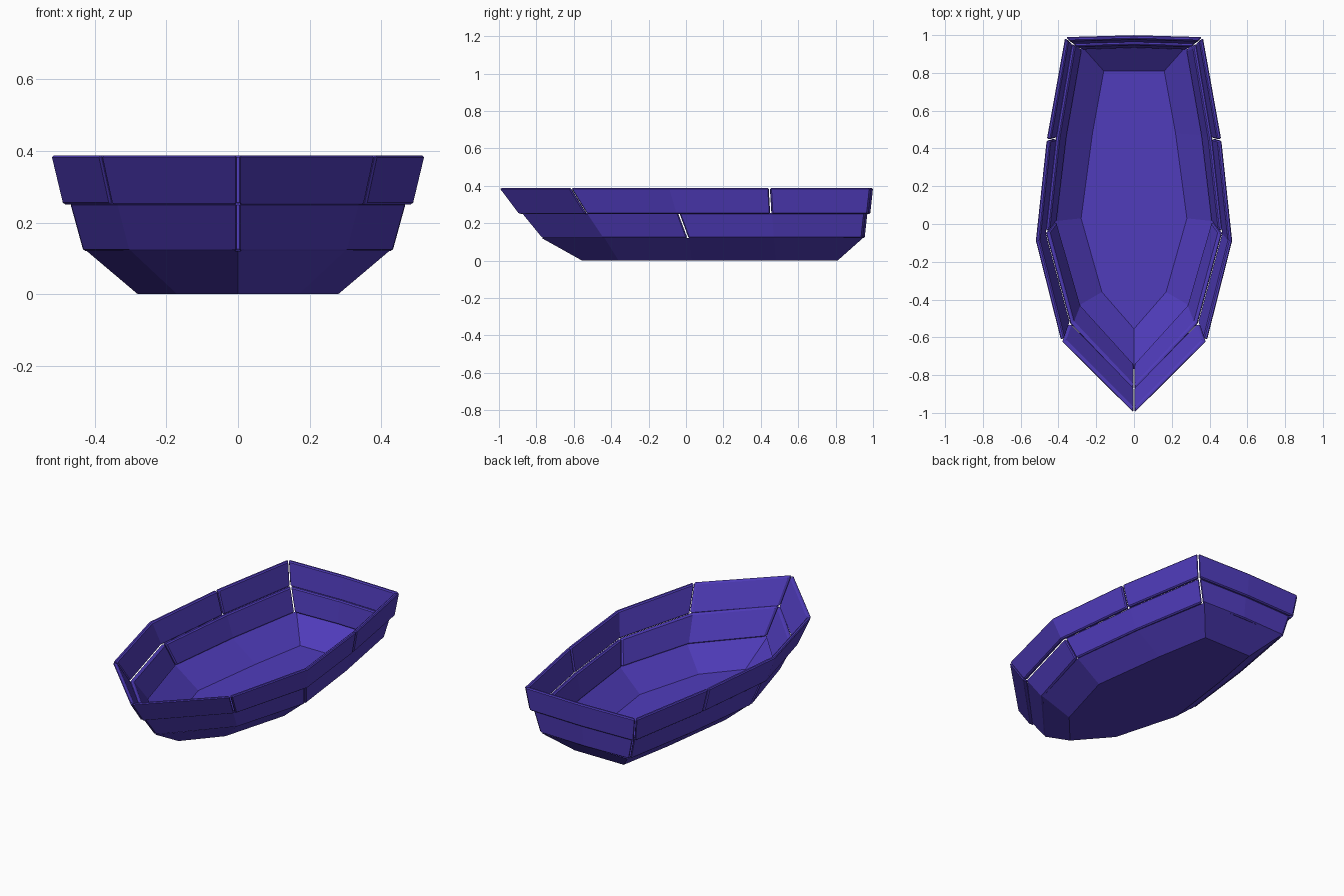
import bpy, bmesh
from mathutils import Vector

if "Cube" in bpy.data.objects:
    bpy.data.objects.remove(bpy.data.objects["Cube"])

paint = bpy.data.materials.new("purple_paint")
paint.diffuse_color = (0.08, 0.045, 0.5, 1)
paint.use_nodes = True
paint.node_tree.nodes["Principled BSDF"].inputs["Base Color"].default_value = paint.diffuse_color


def outline(half):
    """Close a right-hand half outline (bow to stern centre) by mirroring."""
    pts = [Vector(p) for p in half]
    return pts + [Vector((-p.x, p.y)) for p in reversed(pts[1:-1])]


def inset(pts, t):
    """Mitred inward offset of a counter-clockwise outline."""
    out = []
    for i, p in enumerate(pts):
        a = (p - pts[i - 1]).normalized()
        b = (pts[(i + 1) % len(pts)] - p).normalized()
        n1, n2 = Vector((-a.y, a.x)), Vector((-b.y, b.x))
        out.append(p + (n1 + n2) * t / (1 + n1.dot(n2)))
    return out


def finish(bm, name):
    bmesh.ops.recalc_face_normals(bm, faces=bm.faces)
    me = bpy.data.meshes.new(name)
    bm.to_mesh(me)
    bm.free()
    me.materials.append(paint)
    ob = bpy.data.objects.new(name, me)
    bpy.context.collection.objects.link(ob)
    return ob


def planks(name, low, high, z0, z1, t, pieces, gap=0.004):
    """Ring of flared planks, one object per run of outline points."""
    lo, hi = outline(low), outline(high)
    rails = [(lo, z0), (hi, z1), (inset(hi, t), z1), (inset(lo, t), z0)]
    for k, run in enumerate(pieces):
        bm = bmesh.new()
        rings = [[] for _ in run]
        for pts, z in rails:
            line = [pts[i].copy() for i in run]
            # pull the ends back to leave the open seams
            d0 = (line[1] - line[0]).normalized() * gap
            d1 = (line[-2] - line[-1]).normalized() * gap
            line[0] += d0
            line[-1] += d1
            for ring, p in zip(rings, line):
                ring.append(bm.verts.new((p.x, p.y, z)))
        for r, s in zip(rings, rings[1:]):
            for j in range(4):
                m = (j + 1) % 4
                bm.faces.new((r[j], r[m], s[m], s[j]))
        bm.faces.new(rings[0])
        bm.faces.new(rings[-1])
        ob = finish(bm, f"{name}_{k + 1}")
        bev = ob.modifiers.new("soft_edges", 'BEVEL')
        bev.width = 0.006
        bev.segments = 1
        bev.angle_limit = 0.7


# Thin faceted hull bottom
floor = outline([(0, -.555), (.17, -.36), (.28, .03), (.22, .48), (.16, .81), (0, .81)])
rim = outline([(0, -.77), (.298, -.435), (.422, .015), (.367, .47), (.28, .945), (0, .945)])
bm = bmesh.new()
a = [bm.verts.new((p.x, p.y, 0)) for p in floor]
b = [bm.verts.new((p.x, p.y, .12)) for p in rim]
bm.faces.new(a)
for i in range(len(a)):
    j = (i + 1) % len(a)
    bm.faces.new((a[i], a[j], b[j], b[i]))
finish(bm, "hull_bottom")

# Middle planks
planks("middle_plank",
       [(0, -.775), (.303, -.44), (.433, .01), (.378, .47), (.295, .945), (0, .955)],
       [(0, -.885), (.338, -.53), (.47, -.04), (.415, .46), (.33, .96), (0, .97)],
       .12, .255, .022,
       [(0, 1, 2), (2, 3, 4), (4, 5, 6), (6, 7, 8), (8, 9, 0)])

# Top planks
planks("top_plank",
       [(0, -.90), (.357, -.535), (.488, -.05), (.433, .455), (.345, .975), (0, .985)],
       [(0, -1.004), (.387, -.62), (.521, -.09), (.463, .447), (.365, .99), (0, 1.0)],
       .25, .388, .022,
       [(0, 1), (1, 2, 3), (3, 4), (4, 5, 6), (6, 7), (7, 8, 9), (9, 0)])
